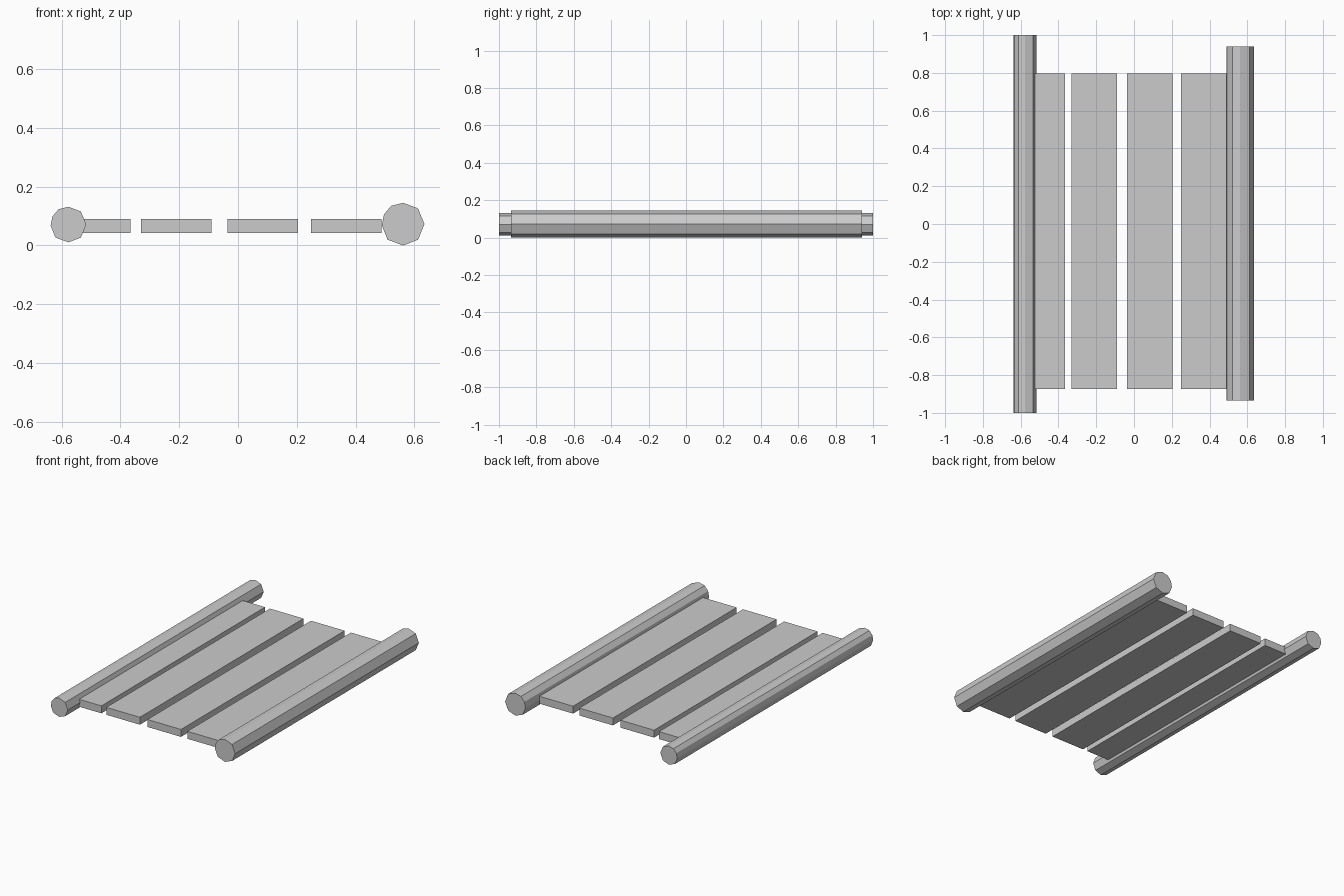
import bpy

if "Cube" in bpy.data.objects:
    bpy.data.objects.remove(bpy.data.objects["Cube"])

# Roughly hewn nine-sided log section, unit radius
LOG_PROFILE = [(0, 1), (0.7, 0.74), (1, 0), (0.7, -0.73), (0, -1),
               (-0.73, -0.73), (-1, -0.06), (-0.9, 0.46), (-0.56, 0.86)]


def extrude_along_y(name, profile, y0, y1):
    """Closed prism from an x-z profile (listed clockwise seen from the front)."""
    n = len(profile)
    verts = [(x, y, z) for y in (y0, y1) for x, z in profile]
    faces = [(i, i + n, (i + 1) % n + n, (i + 1) % n) for i in range(n)]
    faces = [f[::1] for f in faces] + [tuple(range(n)), tuple(reversed(range(n, 2 * n)))]
    faces = [tuple(reversed(f)) if len(f) != 4 or n == 4 and f in faces[-2:] else f for f in faces]
    mesh = bpy.data.meshes.new(name)
    mesh.from_pydata(verts, [], faces)
    mesh.update()
    obj = bpy.data.objects.new(name, mesh)
    bpy.context.collection.objects.link(obj)
    return obj


def log(name, x, z, radius, y0, y1):
    return extrude_along_y(name, [(x + radius * a, z + radius * b) for a, b in LOG_PROFILE], y0, y1)


def plank(name, x0, x1, y0=-0.873, y1=0.797, z0=0.042, z1=0.09):
    return extrude_along_y(name, [(x0, z1), (x1, z1), (x1, z0), (x0, z0)], y0, y1)


# Side logs
log("left_log", -0.577, 0.071, 0.0605, -1.0, 1.0)
log("right_log", 0.562, 0.0725, 0.0725, -0.935, 0.94)

# Four deck planks, the outer ones butting into the logs
for i, x0 in enumerate((-0.605, -0.33, -0.036, 0.249)):
    plank(f"deck_plank_{i + 1}", x0, x0 + 0.24)

# Consistent outward normals
import bmesh
for obj in bpy.context.collection.objects:
    bm = bmesh.new()
    bm.from_mesh(obj.data)
    bmesh.ops.recalc_face_normals(bm, faces=bm.faces)
    bm.to_mesh(obj.data)
    bm.free()
